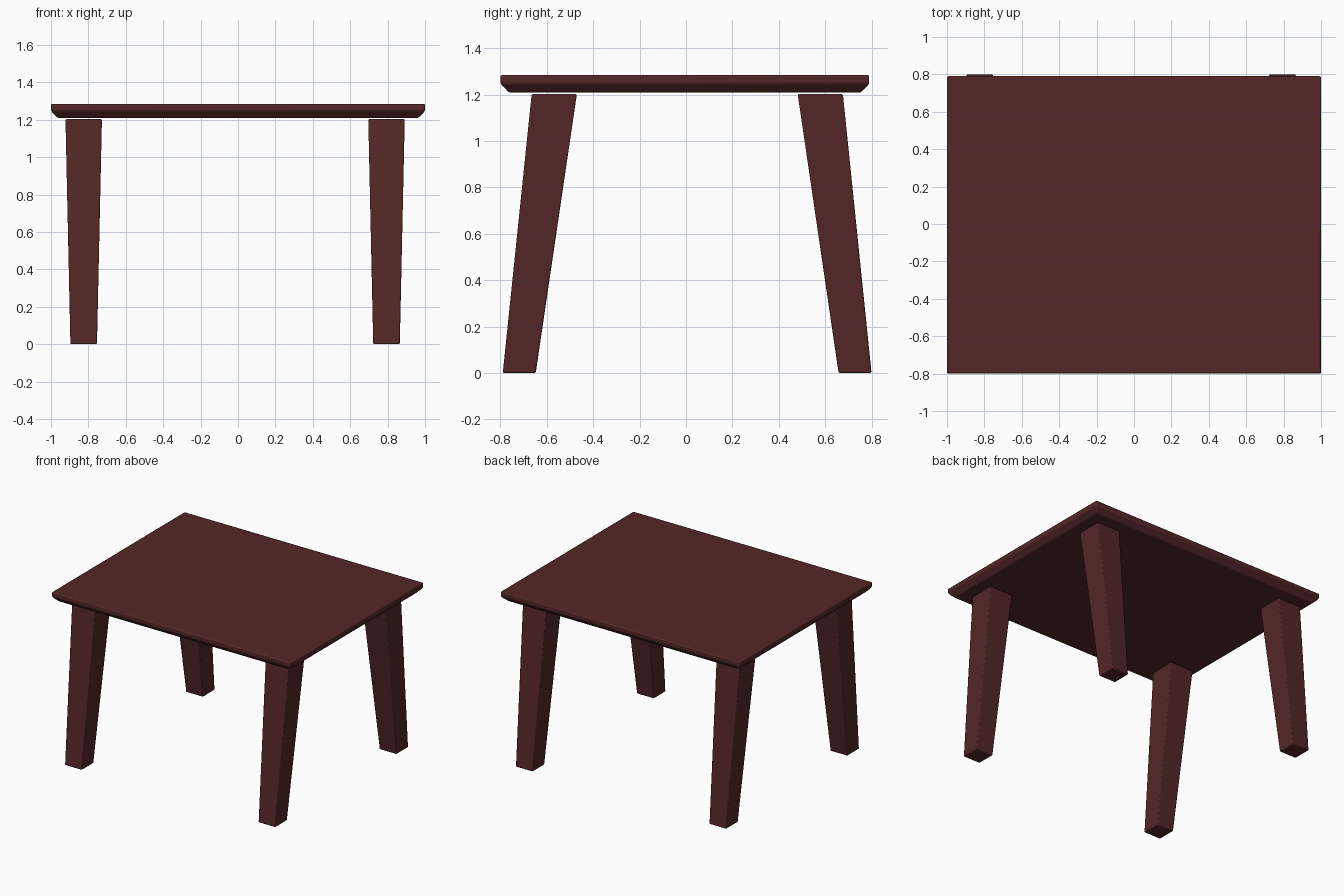
import bpy, bmesh

if "Cube" in bpy.data.objects:
    bpy.data.objects.remove(bpy.data.objects["Cube"])

wood = bpy.data.materials.new("dark_red_wood")
wood.diffuse_color = (0.09, 0.02, 0.02, 1)
wood.use_nodes = True
wood.node_tree.nodes["Principled BSDF"].inputs["Base Color"].default_value = wood.diffuse_color


def stacked_box(name, rings, bevel):
    """Solid from rectangular rings (x0, x1, y0, y1, z), bottom to top."""
    bm = bmesh.new()
    loops = [[bm.verts.new(p) for p in
              ((x0, y0, z), (x1, y0, z), (x1, y1, z), (x0, y1, z))]
             for x0, x1, y0, y1, z in rings]
    for low, high in zip(loops, loops[1:]):
        for i in range(4):
            j = (i + 1) % 4
            bm.faces.new((low[i], low[j], high[j], high[i]))
    bm.faces.new(loops[0][::-1])
    bm.faces.new(loops[-1])
    mesh = bpy.data.meshes.new(name)
    bm.to_mesh(mesh)
    bm.free()
    mesh.materials.append(wood)
    obj = bpy.data.objects.new(name, mesh)
    bpy.context.collection.objects.link(obj)
    # softened edges
    mod = obj.modifiers.new("soft_edges", 'BEVEL')
    mod.width = bevel
    mod.segments = 2
    mod.limit_method = 'ANGLE'
    bpy.context.view_layer.objects.active = obj
    obj.select_set(True)
    bpy.ops.object.shade_smooth_by_angle()
    obj.select_set(False)
    return obj


# Table top with undercut lower edge
c = 0.037
X0, X1, Y0, Y1 = -1.0, 1.0, -0.80, 0.79
stacked_box("table_top", [
    (X0 + c, X1 - c, Y0 + c, Y1 - c, 1.209),
    (X0, X1, Y0, Y1, 1.247),
    (X0, X1, Y0, Y1, 1.285)], 0.008)

# Tapered legs, splayed front and back; a hairline gap sits under the top
FOOT, HEAD = 0.071, 0.0975
for side, x in (("left", -0.825), ("right", 0.794)):
    for end, y_foot, y_head in (("front", -0.719, -0.568), ("back", 0.729, 0.579)):
        stacked_box(f"{end}_{side}_leg", [
            (x - FOOT, x + FOOT, y_foot - FOOT, y_foot + FOOT, 0),
            (x - HEAD, x + HEAD, y_head - HEAD, y_head + HEAD, 1.203)], 0.006)
